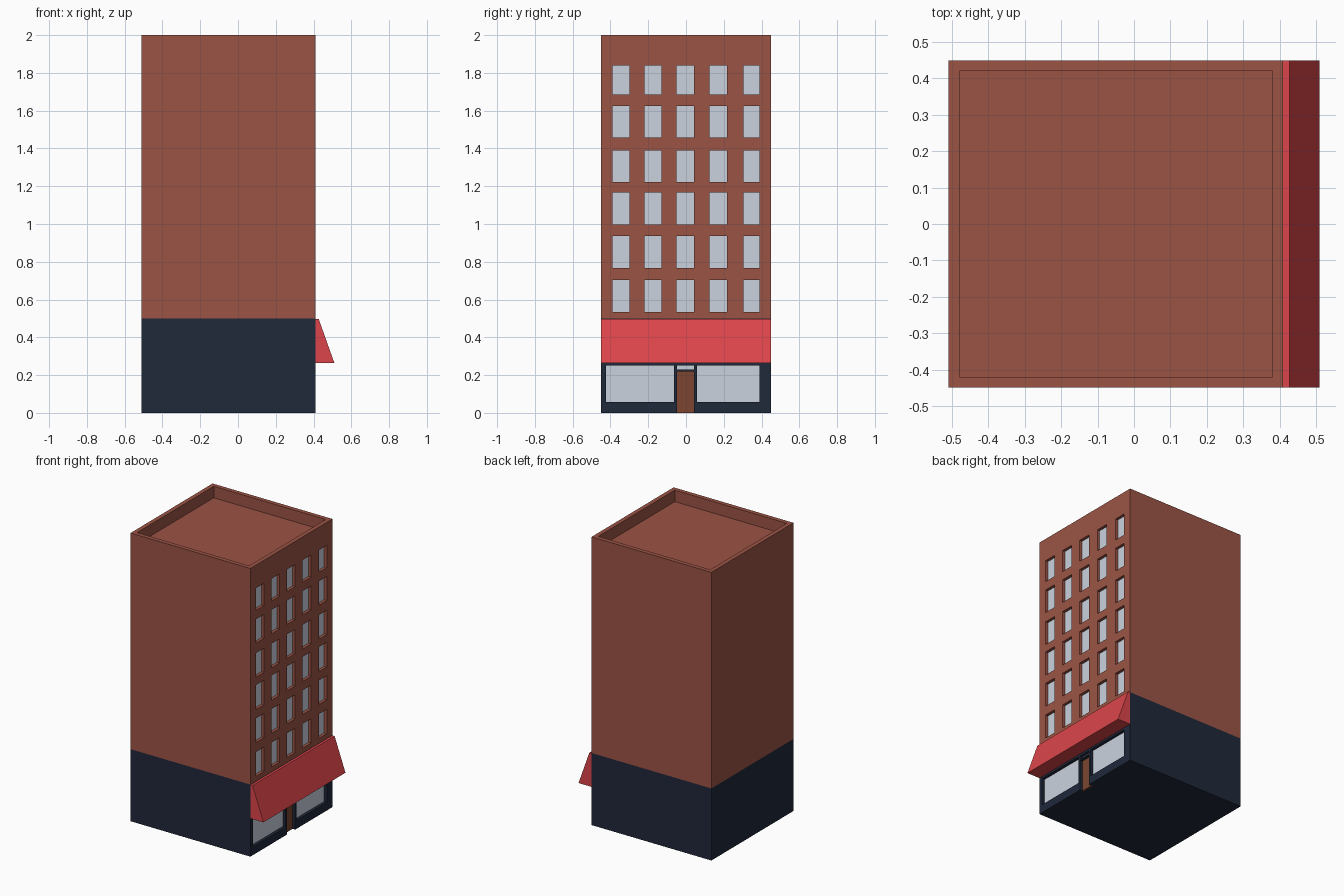
import bpy, bmesh

if "Cube" in bpy.data.objects:
    bpy.data.objects.remove(bpy.data.objects["Cube"])

X0, X1, Y = -0.51, 0.41, 0.45      # building footprint (facade at X1)
SPLIT, TOP = 0.5, 2.0              # shopfront height, total height
RECESS, PANE = 0.02, 0.01          # window set-back and glass thickness


def material(name, rgb):
    m = bpy.data.materials.new(name)
    m.diffuse_color = (*rgb, 1)
    m.use_nodes = True
    m.node_tree.nodes["Principled BSDF"].inputs["Base Color"].default_value = m.diffuse_color
    return m


brick = material("brick", (0.33, 0.088, 0.06))
navy = material("navy", (0.014, 0.021, 0.042))
red = material("red", (0.72, 0.06, 0.07))
glass = material("glass", (0.6, 0.65, 0.73))
wood = material("wood", (0.2, 0.06, 0.03))


def boxes(name, items, mat=None):
    """One object made of boxes given as ((x0, x1), (y0, y1), (z0, z1))."""
    bm = bmesh.new()
    for box in items:
        verts = bmesh.ops.create_cube(bm, size=1)["verts"]
        for v in verts:
            v.co = [a + (c + 0.5) * (b - a) for c, (a, b) in zip(v.co, box)]
    me = bpy.data.meshes.new(name)
    bm.to_mesh(me)
    bm.free()
    ob = bpy.data.objects.new(name, me)
    bpy.context.collection.objects.link(ob)
    if mat:
        me.materials.append(mat)
    return ob


def cut(ob, items):
    """Carve boxes out of an object and keep the result as plain mesh."""
    cutter = boxes("cutter", items)
    cutter.hide_render = True
    mod = ob.modifiers.new("openings", "BOOLEAN")
    mod.operation, mod.solver, mod.object = "DIFFERENCE", "EXACT", cutter
    bpy.context.view_layer.update()
    me = bpy.data.meshes.new_from_object(
        ob.evaluated_get(bpy.context.evaluated_depsgraph_get()))
    ob.modifiers.clear()
    ob.data = me
    bpy.data.objects.remove(cutter)


def holes(rects):
    return [((X1 - RECESS - PANE, X1 + 0.1), y, z) for y, z in rects]


def panes(rects):
    return [((X1 - RECESS - PANE, X1 - RECESS), y, z) for y, z in rects]


# Upper storeys: window grid and sunken roof behind a parapet
columns = [(-0.39, -0.30), (-0.22, -0.13), (-0.05, 0.042), (0.124, 0.217), (0.304, 0.388)]
rows = [(0.534, 0.703), (0.768, 0.936), (0.997, 1.168),
        (1.222, 1.39), (1.458, 1.624), (1.686, 1.84)]
windows = [(c, r) for r in rows for c in columns]
upper = boxes("upper_storeys", [((X0, X1), (-Y, Y), (SPLIT, TOP))], brick)
roof = ((X0 + 0.03, X1 - 0.03), (-Y + 0.03, Y - 0.03), (TOP - 0.08, TOP + 0.1))
cut(upper, holes(windows) + [roof])
boxes("upper_windows", panes(windows), glass)

# Shopfront: two display windows, a transom and a door
shop = [((-0.423, -0.063), (0.058, 0.25)), ((0.058, 0.388), (0.058, 0.25)),
        ((-0.048, 0.042), (0.229, 0.25))]
ground = boxes("ground_floor", [((X0, X1), (-Y, Y), (0, SPLIT))], navy)
cut(ground, holes(shop + [((-0.048, 0.042), (-0.1, 0.219))]))
boxes("shop_windows", panes(shop), glass)
boxes("door", panes([((-0.048, 0.042), (0, 0.219))]), wood)

# Sloped awning: box with its top outer edge pulled in
awning = boxes("awning", [((X1, 0.51), (-Y, Y), (0.265, 0.498))], red)
for v in awning.data.vertices:
    if v.co.x > 0.5 and v.co.z > 0.4:
        v.co.x = 0.427
